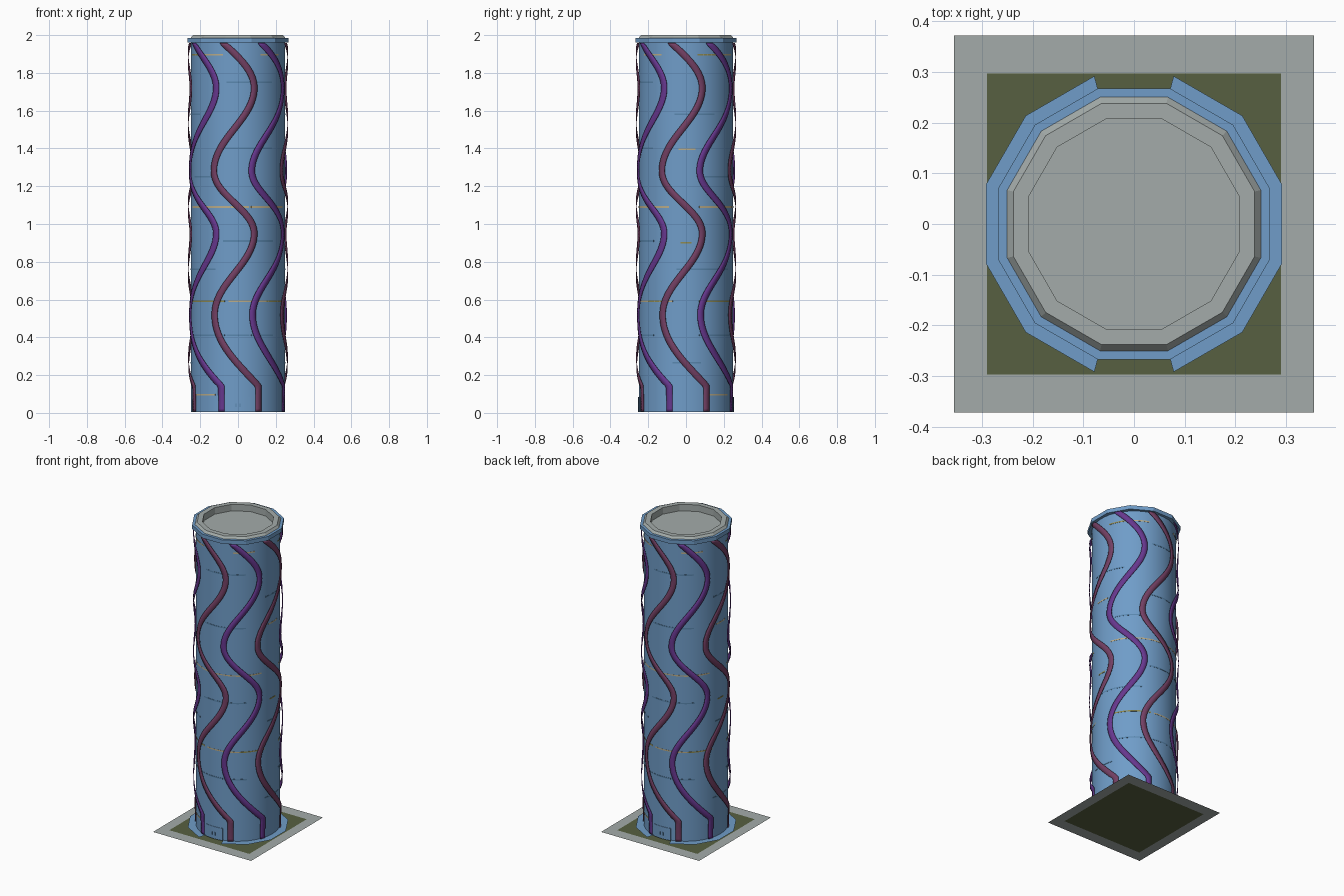
import bpy, bmesh, math

if "Cube" in bpy.data.objects:
    bpy.data.objects.remove(bpy.data.objects["Cube"])

R = 0.25  # body radius


def material(name, rgb):
    m = bpy.data.materials.new(name)
    m.diffuse_color = (*rgb, 1)
    m.use_nodes = True
    m.node_tree.nodes["Principled BSDF"].inputs["Base Color"].default_value = m.diffuse_color
    return m


BLUE = material("wall blue", (0.16, 0.335, 0.58))
PURPLE = material("ribbon purple", (0.135, 0.038, 0.27))
MAROON = material("ribbon maroon", (0.17, 0.05, 0.125))
ROOF = material("concrete grey", (0.37, 0.41, 0.40))
GRASS = material("olive ground", (0.095, 0.118, 0.053))
TAN = material("lit window tan", (0.50, 0.42, 0.25))
OLIVE = material("window olive", (0.27, 0.25, 0.08))
GLASS = material("glass blue", (0.10, 0.24, 0.42))


def make(name, verts, faces, mats, index=None, smooth=False):
    me = bpy.data.meshes.new(name)
    me.from_pydata(verts, [], faces)
    for m in mats:
        me.materials.append(m)
    if index:
        for p, i in zip(me.polygons, index):
            p.material_index = i
    ob = bpy.data.objects.new(name, me)
    bpy.context.collection.objects.link(ob)
    if smooth:
        bpy.context.view_layer.objects.active = ob
        ob.select_set(True)
        bpy.ops.object.shade_smooth_by_angle(angle=math.radians(25))
        ob.select_set(False)
    return ob


def polar(r, deg, z):
    """Point at an angle measured from the front (-y) towards +x."""
    a = math.radians(deg)
    return (r * math.sin(a), -r * math.cos(a), z)


def lathe(name, profile, n, mats, grey_from=None, cap=False, smooth=False):
    """Revolve (apothem, z) points into an n-sided solid with a flat front."""
    k = 1 / math.cos(math.pi / n)
    verts = [polar(r * k, (i + 0.5) * 360 / n, z) for r, z in profile for i in range(n)]
    faces, idx = [], []
    for j in range(len(profile) - 1):
        for i in range(n):
            i2 = (i + 1) % n
            faces.append((j * n + i, j * n + i2, (j + 1) * n + i2, (j + 1) * n + i))
            idx.append(1 if grey_from is not None and j >= grey_from else 0)
    if cap:
        base = (len(profile) - 1) * n
        faces.append(tuple(range(base, base + n)))
        idx.append(len(mats) - 1)
    return make(name, verts, faces, mats, idx, smooth)


def arc_plate(name, a0, a1, z0, z1, r, mat, steps=10):
    """Curved plate hugging the round wall."""
    verts, faces = [], []
    for i in range(steps + 1):
        a = a0 + (a1 - a0) * i / steps
        verts += [polar(r, a, z0), polar(r, a, z1), polar(R - 0.003, a, z0), polar(R - 0.003, a, z1)]
        if i:
            b, c = 4 * i - 4, 4 * i
            faces += [(b, c, c + 1, b + 1), (b + 1, c + 1, c + 3, b + 3), (b + 2, c + 2, c, b)]
    e = 4 * steps
    faces += [(0, 1, 3, 2), (e, e + 2, e + 3, e + 1)]
    return make(name, verts, faces, [mat], smooth=True)


# ground sheets: grey border around an olive square
ox, oy, ix, iy = 0.355, 0.372, 0.29, 0.297
make("paving_border",
     [(-ox, -oy, 0), (ox, -oy, 0), (ox, oy, 0), (-ox, oy, 0),
      (-ix, -iy, 0), (ix, -iy, 0), (ix, iy, 0), (-ix, iy, 0)],
     [(i, (i + 1) % 4, 4 + (i + 1) % 4, 4 + i) for i in range(4)], [ROOF])
make("ground_square", [(-ix, -iy, 0), (ix, -iy, 0), (ix, iy, 0), (-ix, iy, 0)], [(0, 1, 2, 3)], [GRASS])

# flat blue apron, open at the front and back entrances
rv, rf = [], []
for k in range(12):
    if k in (0, 6):
        continue
    a, b, n = k * 30 - 15, k * 30 + 15, len(rv)
    rv += [polar(0.302, a, 0.008), polar(0.302, b, 0.008), polar(0.245, b, 0.008), polar(0.245, a, 0.008)]
    rf.append((n, n + 1, n + 2, n + 3))
make("base_apron", rv, rf, [BLUE])

# round tower wall
lathe("tower_wall", [(R, 0.004), (R, 1.97)], 64, [BLUE], smooth=True)

# twelve-sided crown: blue collar, grey parapet and sunken roof
lathe("roof_crown", [(0.245, 1.96), (0.267, 1.96), (0.267, 1.986), (0.25, 1.986),
                     (0.238, 2.0), (0.207, 2.0), (0.207, 1.957)],
      12, [BLUE, ROOF], grey_from=3, cap=True)

# wavy ribbons: key points (height, angle) of one wave, repeated around the wall
KEYS = [(0.14, 25), (0.52, -28), (0.95, 19), (1.28, -29), (1.72, 19), (1.958, -17)]


def wave(z):
    if z <= KEYS[0][0]:
        return KEYS[0][1]
    for k in range(len(KEYS) - 1):
        (z0, a0), (z1, a1) = KEYS[k], KEYS[k + 1]
        if z <= z1 + 1e-6:
            t = (z - z0) / (z1 - z0)
            if k == 0:
                f = math.sin(t * math.pi / 2)
            elif k == len(KEYS) - 2:
                f = 1 - math.cos(t * math.pi / 2)
            else:
                f = (1 - math.cos(t * math.pi)) / 2
            return a0 + (a1 - a0) * f
    return KEYS[-1][1]


def ribbon(name, turn, mat, steps=130, half=0.0175, top=1.958):
    verts, faces = [], []
    for i in range(steps + 1):
        z = 0.008 + (top - 0.008) * i / steps
        r = 0.257 + 0.009 * min(1, max(0, (z - 0.05) / 0.3))
        slope = math.radians(wave(min(z + 0.01, top)) - wave(z - 0.01)) * r / 0.02
        w = half * math.sqrt(1 + slope * slope)   # keeps the true width constant
        d = math.degrees(w / r)
        verts += [polar(r, turn + wave(z) + s * d, z) for s in (-1, 0, 1)]
        if i:
            b = 3 * i - 3
            faces += [(b, b + 1, b + 4, b + 3), (b + 1, b + 2, b + 5, b + 4)]
    ob = make(name, verts, faces, [mat], smooth=True)
    m = ob.modifiers.new("thickness", 'SOLIDIFY')
    m.thickness = 0.003


for k in range(8):
    ribbon(f"ribbon_{k + 1}", k * 45, MAROON if k % 2 == 0 else PURPLE)

# slim window strips: (height, from, to, material) across the front and right sides
FRONT = [(1.895, -.24, -.08, TAN), (1.75, -.06, .18, GLASS), (1.40, -.07, .18, GLASS),
         (1.09, -.24, .17, TAN), (0.91, -.08, .18, GLASS), (0.59, -.24, -.07, OLIVE),
         (0.59, -.05, .24, TAN), (0.41, -.24, -.07, GLASS), (0.41, -.06, .06, GLASS),
         (0.095, -.22, -.12, TAN)]
RIGHT = [(1.895, -.22, -.13, TAN), (1.895, .06, .18, OLIVE), (1.58, -.06, .15, GLASS),
         (1.395, -.04, .05, TAN), (1.25, .1, .22, GLASS), (1.09, -.24, -.09, TAN),
         (0.91, -.24, -.17, GLASS), (0.90, -.03, .03, OLIVE), (0.76, -.05, .22, GLASS),
         (0.59, -.2, -.1, OLIVE), (0.41, -.24, -.17, GLASS), (0.265, -.07, .08, GLASS)]
for side, rows, turn in (("front", FRONT, 0), ("right", RIGHT, 90), ("back", FRONT, 180), ("left", RIGHT, 270)):
    for i, (z, x0, x1, mat) in enumerate(rows):
        a0, a1 = (turn + math.degrees(math.asin(x / R)) for x in (x0, x1))
        arc_plate(f"{side}_window_{i + 1}", a0, a1, z - 0.004, z + 0.004, R + 0.0015, mat)

# entrances at the front and back: framed double doors with small handles
for side, turn in (("front", 0), ("back", 180)):
    arc_plate(f"{side}_door_frame", turn - 14, turn + 14, 0.006, 0.085, R + 0.003, BLUE)
    for s in (-1, 1):
        arc_plate(f"{side}_door_handle", turn + s * 2.5 - 0.5, turn + s * 2.5 + 0.5,
                  0.03, 0.05, R + 0.005, GLASS, 2)
